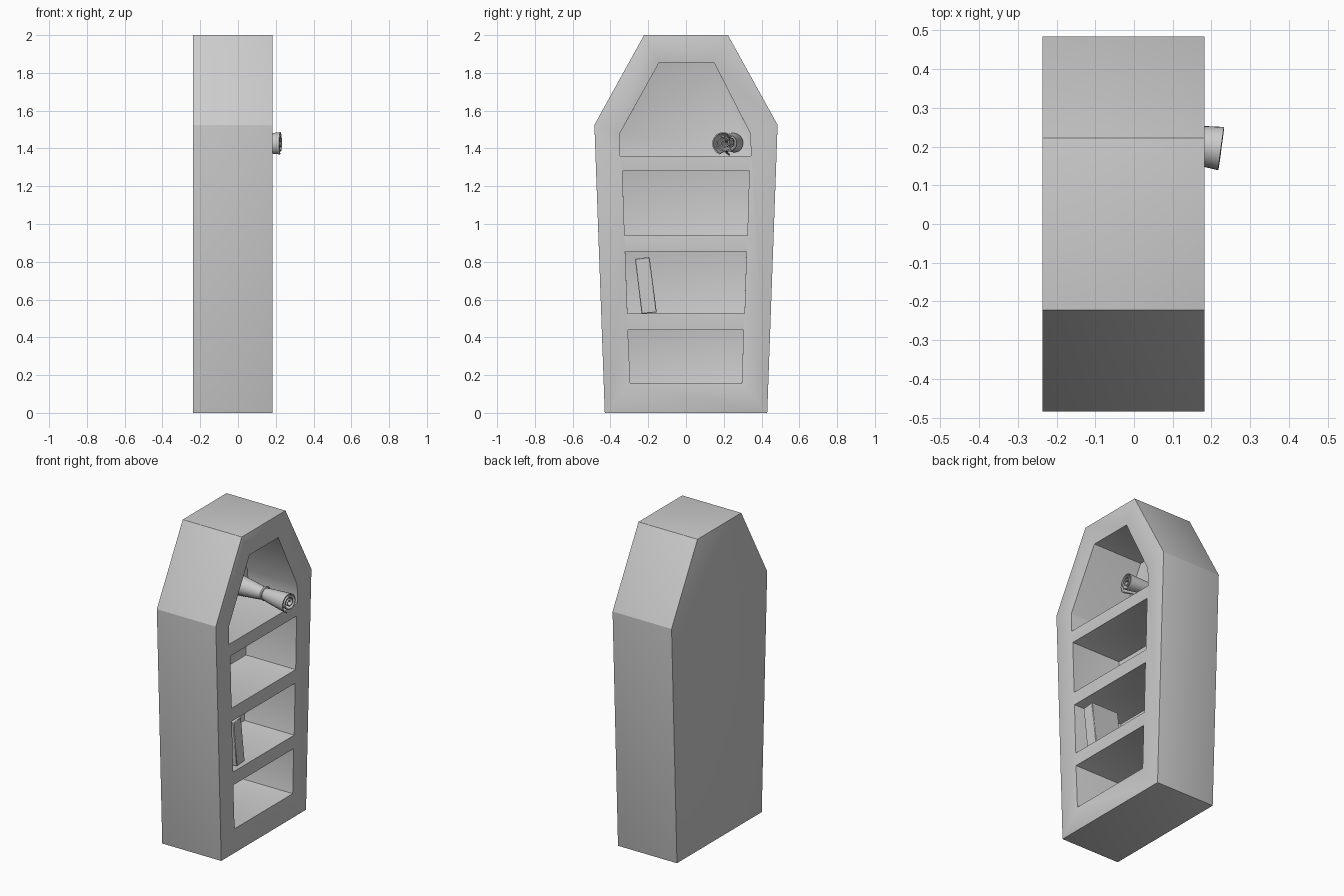
import bpy, bmesh, math
from mathutils import Vector

if "Cube" in bpy.data.objects:
    bpy.data.objects.remove(bpy.data.objects["Cube"])


def mesh_object(name, bm):
    me = bpy.data.meshes.new(name)
    bmesh.ops.recalc_face_normals(bm, faces=bm.faces[:])
    bm.to_mesh(me)
    bm.free()
    ob = bpy.data.objects.new(name, me)
    bpy.context.collection.objects.link(ob)
    return ob


def prism(name, outline, x0, x1):
    """Extrude a (y, z) outline along x."""
    bm = bmesh.new()
    face = bm.faces.new([bm.verts.new((x0, y, z)) for y, z in outline])
    ext = bmesh.ops.extrude_face_region(bm, geom=[face])
    verts = [v for v in ext["geom"] if isinstance(v, bmesh.types.BMVert)]
    bmesh.ops.translate(bm, verts=verts, vec=(x1 - x0, 0, 0))
    return mesh_object(name, bm)


def finish(ob, angle=40):
    bpy.ops.object.select_all(action="DESELECT")
    ob.select_set(True)
    bpy.context.view_layer.objects.active = ob
    for m in list(ob.modifiers):
        bpy.ops.object.modifier_apply(modifier=m.name)
    bpy.ops.object.shade_smooth_by_angle(angle=math.radians(angle))


def add_bevel(ob, width, segments):
    b = ob.modifiers.new("Bevel", "BEVEL")
    b.width = width
    b.segments = segments
    b.limit_method = "ANGLE"
    b.angle_limit = math.radians(25)


# Coffin-shaped cabinet
half = [(0.43, 0.0), (0.485, 1.525), (0.222, 2.0)]
cabinet = prism("cabinet", half + [(-y, z) for y, z in reversed(half)], -0.237, 0.182)

# Four shelf openings cut from the +x face
openings = [
    [(-0.35, 1.36), (0.345, 1.36), (0.34, 1.48), (0.148, 1.855), (-0.142, 1.855), (-0.35, 1.48)],
    [(-0.325, 0.94), (0.325, 0.94), (0.335, 1.28), (-0.337, 1.28)],
    [(-0.31, 0.525), (0.31, 0.525), (0.32, 0.855), (-0.322, 0.855)],
    [(-0.295, 0.155), (0.295, 0.155), (0.305, 0.44), (-0.308, 0.44)],
]
cutters = []
for i, outline in enumerate(openings):
    c = prism(f"shelf_cutter_{i + 1}", outline, -0.17, 0.4)
    c.hide_render = True
    cutters.append(c)
    m = cabinet.modifiers.new("Cut", "BOOLEAN")
    m.operation = "DIFFERENCE"
    m.solver = "EXACT"
    m.object = c
add_bevel(cabinet, 0.022, 3)
finish(cabinet)
for c in cutters:
    bpy.data.objects.remove(c)

# Leaning book
book = prism("book", [(-0.235, 0.525), (-0.155, 0.532), (-0.193, 0.825), (-0.27, 0.815)], -0.04, 0.157)
add_bevel(book, 0.003, 1)
finish(book)

# Rolled scroll: spiral sheet pinched at the middle
start, end = Vector((-0.155, 0.252, 1.425)), Vector((0.226, 0.2, 1.43))
length = (end - start).length
turns, n_ang, n_len = 2.6, 56, 12
bm = bmesh.new()
rows = []
for i in range(n_len + 1):
    t = i / n_len
    radius = 0.036 + 0.027 * abs(2 * t - 1) ** 0.8
    row = []
    for j in range(n_ang + 1):
        s = j / n_ang
        a = s * turns * math.tau + 0.6
        r = radius * (0.12 + 0.88 * s)
        row.append(bm.verts.new((r * math.cos(a), r * math.sin(a), (t - 0.5) * length)))
    rows.append(row)
for r0, r1 in zip(rows, rows[1:]):
    for j in range(n_ang):
        bm.faces.new((r0[j], r0[j + 1], r1[j + 1], r1[j]))
scroll = mesh_object("scroll", bm)
sol = scroll.modifiers.new("Thickness", "SOLIDIFY")
sol.thickness = 0.006
sol.offset = 0
finish(scroll)

# Band tied around the scroll
bpy.ops.mesh.primitive_torus_add(major_radius=0.036, minor_radius=0.009, major_segments=24, minor_segments=8)
band = bpy.context.object
band.name = "scroll_band"
finish(band)

for ob in (scroll, band):
    ob.rotation_mode = "QUATERNION"
    ob.rotation_quaternion = (end - start).to_track_quat("Z", "Y")
    ob.location = (start + end) / 2
